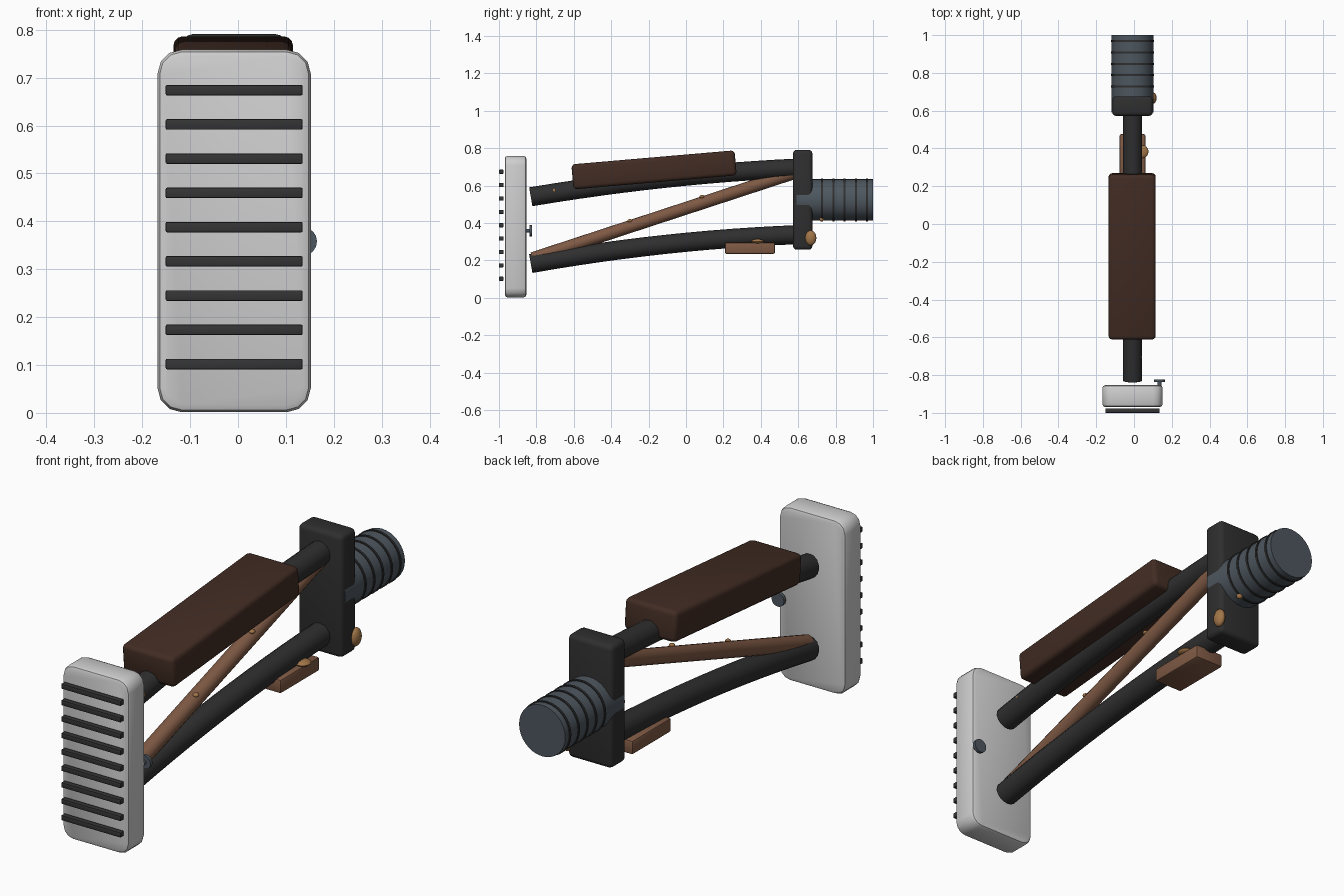
import bpy, bmesh, math
from mathutils import Vector, Matrix

if "Cube" in bpy.data.objects:
    bpy.data.objects.remove(bpy.data.objects["Cube"])

CX = -0.008  # centre line of the stock


def mat(name, r, g, b):
    m = bpy.data.materials.new(name)
    m.diffuse_color = (r, g, b, 1)
    m.use_nodes = True
    m.node_tree.nodes["Principled BSDF"].inputs["Base Color"].default_value = m.diffuse_color
    return m


PALE = mat("pale_grey", 0.62, 0.62, 0.62)
BLACK = mat("black", 0.028, 0.028, 0.028)
RUBBER = mat("rubber", 0.035, 0.035, 0.035)
STEEL = mat("blue_steel", 0.075, 0.095, 0.115)
DARK = mat("dark_leather", 0.054, 0.025, 0.017)
BROWN = mat("brown", 0.21, 0.1, 0.058)
BRASS = mat("brass", 0.36, 0.18, 0.065)


def finish(name, bm, material, bevel=0, segs=3, angle=50):
    bmesh.ops.recalc_face_normals(bm, faces=bm.faces)
    me = bpy.data.meshes.new(name)
    bm.to_mesh(me)
    bm.free()
    me.materials.append(material)
    ob = bpy.data.objects.new(name, me)
    bpy.context.collection.objects.link(ob)
    bpy.ops.object.select_all(action='DESELECT')
    bpy.context.view_layer.objects.active = ob
    ob.select_set(True)
    if bevel:
        mod = ob.modifiers.new("bevel", 'BEVEL')
        mod.width, mod.segments = bevel, segs
        mod.limit_method, mod.angle_limit = 'ANGLE', math.radians(angle)
        bpy.ops.object.modifier_apply(modifier=mod.name)
    bpy.ops.object.shade_smooth_by_angle(angle=math.radians(35))
    return ob


def box(name, centre, size, material, bevel=0, segs=3, tilt=0, corner=0):
    bm = bmesh.new()
    bmesh.ops.create_cube(bm, size=1)
    bmesh.ops.scale(bm, vec=size, verts=bm.verts)
    if corner:  # round the outline seen from the front
        es = [e for e in bm.edges
              if abs((e.verts[0].co - e.verts[1].co).normalized().y) > 0.9]
        bmesh.ops.bevel(bm, geom=es, offset=corner, segments=3, profile=0.5,
                        affect='EDGES')
    ob = finish(name, bm, material, bevel, segs)
    ob.location = centre
    ob.rotation_euler.x = tilt
    return ob


def cylinder(name, centre, radius, y0, y1, material, sides=32):
    bm = bmesh.new()
    bmesh.ops.create_cone(bm, cap_ends=True, segments=sides, radius1=radius,
                          radius2=radius, depth=y1 - y0,
                          matrix=Matrix.Translation((centre[0], (y0 + y1) / 2, centre[1]))
                          @ Matrix.Rotation(math.pi / 2, 4, 'X'))
    return finish(name, bm, material)


def bead(name, centre, radii, material=BRASS):
    bm = bmesh.new()
    bmesh.ops.create_uvsphere(bm, u_segments=16, v_segments=10, radius=1)
    bmesh.ops.scale(bm, vec=radii, verts=bm.verts)
    bmesh.ops.translate(bm, vec=centre, verts=bm.verts)
    return finish(name, bm, material)


def tube(name, start, end, bow, radius, material, sides=16, steps=12):
    """Round tube in the y-z plane, bowed upward by 'bow' at its middle."""
    bm = bmesh.new()
    rings = []
    (y0, z0), (y1, z1) = start, end
    for i in range(steps + 1):
        t = i / steps
        p = Vector((CX, y0 + (y1 - y0) * t, z0 + (z1 - z0) * t + 4 * bow * t * (1 - t)))
        d = Vector((0, y1 - y0, z1 - z0 + 4 * bow * (1 - 2 * t))).normalized()
        up = Vector((0, -d.z, d.y))
        rings.append([bm.verts.new(p + radius * (Vector((math.cos(a), 0, 0)) + up * math.sin(a)))
                      for a in (2 * math.pi * k / sides for k in range(sides))])
    for a, b in zip(rings, rings[1:]):
        for k in range(sides):
            n = (k + 1) % sides
            bm.faces.new((a[k], a[n], b[n], b[k]))
    bm.faces.new(rings[0])
    bm.faces.new(rings[-1])
    return finish(name, bm, material)


# Butt plate with its grip ribs
box("butt_plate", (CX, -0.911, 0.38), (0.32, 0.116, 0.757), PALE, 0.016, 2, corner=0.05)
for i in range(9):
    box(f"grip_rib_{i + 1}", (CX, -0.988, 0.102 + i * 0.0715), (0.286, 0.024, 0.022),
        RUBBER, 0.003, 2)

# Button behind the plate
cylinder("button_stem", (0.135, 0.358), 0.01, -0.86, -0.835, STEEL, 12)
cylinder("button_head", (0.135, 0.358), 0.03, -0.837, -0.823, STEEL, 16)

# Frame tubes and diagonal strut
tube("upper_tube", (-0.83, 0.54), (0.61, 0.694), 0.022, 0.051, BLACK)
tube("lower_tube", (-0.83, 0.183), (0.61, 0.338), 0.025, 0.051, BLACK)
tube("diagonal_strut", (-0.82, 0.21), (0.59, 0.672), 0.0, 0.034, BROWN)

# Cheek rest and the small block under the lower tube
box("cheek_rest", (CX - 0.002, -0.171, 0.684), (0.25, 0.876, 0.134), DARK, 0.02, 3,
    tilt=math.atan(0.086))
box("lower_block", (CX, 0.342, 0.265), (0.136, 0.268, 0.06), BROWN, 0.008, 2)

# Rear bracket and threaded mount with rings
box("rear_bracket", (CX, 0.624, 0.524), (0.214, 0.104, 0.534), BLACK, 0.02, 3)
cylinder("mount_cylinder", (CX, 0.523), 0.111, 0.59, 1.0, STEEL)
for i in range(5):
    bm = bmesh.new()
    y = 0.728 + i * 0.06
    bmesh.ops.create_cone(bm, cap_ends=True, segments=32, radius1=0.115, radius2=0.115,
                          depth=0.01, matrix=Matrix.Translation((CX, y, 0.523))
                          @ Matrix.Rotation(math.pi / 2, 4, 'X'))
    finish(f"mount_ring_{i + 1}", bm, BLACK)

# Brass fasteners
bead("bracket_knob", (0.1, 0.667, 0.32), (0.02, 0.03, 0.04))
bead("block_knob", (0.045, 0.383, 0.302), (0.032, 0.034, 0.012))
bead("tube_rivet", (0.03, -0.705, 0.573), (0.013, 0.012, 0.012))
bead("front_strut_rivet", (0.008, -0.3, 0.412), (0.013, 0.013, 0.009))
bead("rear_strut_rivet", (0.008, 0.085, 0.541), (0.013, 0.013, 0.009))
bead("mount_rivet", (0.04, 0.725, 0.42), (0.014, 0.012, 0.012))
